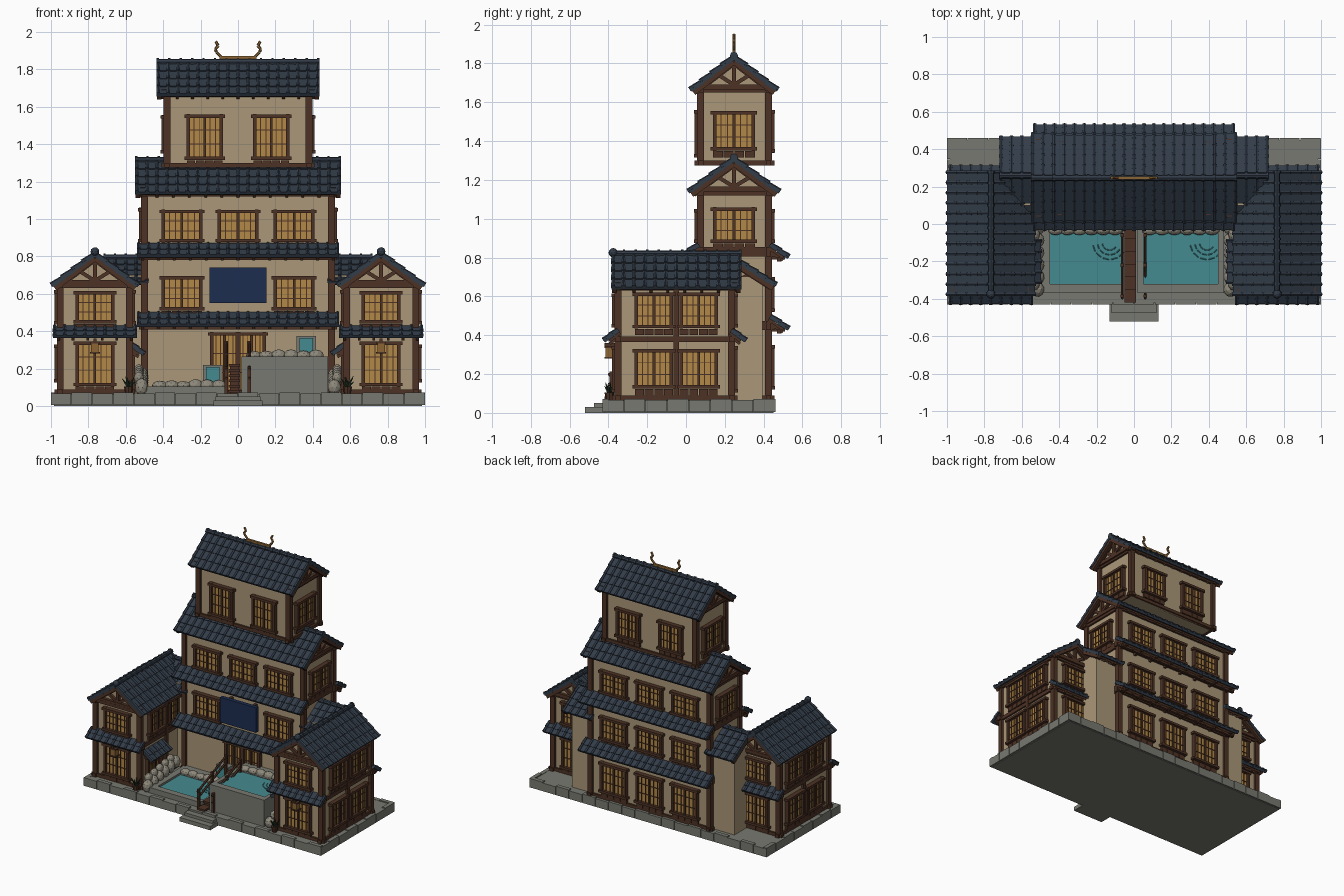
import bpy, bmesh, random
from math import pi, atan2, hypot, cos, sin
from mathutils import Matrix, Vector

if "Cube" in bpy.data.objects:
    bpy.data.objects.remove(bpy.data.objects["Cube"])

random.seed(4)
COL = dict(wood=(.075, .032, .018), wall=(.40, .31, .19), tile=(.032, .045, .065), glow=(.45, .25, .065),
           stone=(.19, .19, .165), rock=(.27, .25, .2), water=(.06, .26, .28), navy=(.012, .026, .08),
           gold=(.26, .13, .035), leaf=(.02, .04, .02))
MAT, PARTS = {}, {}
for n, c in COL.items():
    MAT[n] = bpy.data.materials.new(n)
    MAT[n].diffuse_color = (*c, 1)
I = Matrix.Identity(4)


def T(x, y, z):
    return Matrix.Translation((x, y, z))


def RZ(deg):
    return Matrix.Rotation(deg * pi / 180, 4, 'Z')


def mesh(name, mat):
    return PARTS.setdefault((name, mat), bmesh.new())


def box(name, mat, x0, x1, y0, y1, z0, z1, M=I):
    S = Matrix.Diagonal((x1 - x0, y1 - y0, z1 - z0, 1))
    bmesh.ops.create_cube(mesh(name, mat), size=1, matrix=M @ T((x0 + x1) / 2, (y0 + y1) / 2, (z0 + z1) / 2) @ S)


def rod(name, mat, a, b, r, M=I, r2=None, seg=6):
    a, b = Vector(a), Vector(b)
    R = (b - a).to_track_quat('Z', 'Y').to_matrix().to_4x4()
    bmesh.ops.create_cone(mesh(name, mat), cap_ends=True, segments=seg, radius1=r, radius2=r if r2 is None else r2,
                          depth=(b - a).length, matrix=M @ Matrix.Translation((a + b) / 2) @ R)


def beam(name, mat, a, b, w, M=I):
    # square bar in the local xz plane
    a, b = Vector(a), Vector(b)
    d = b - a
    Q = M @ Matrix.Translation((a + b) / 2) @ Matrix.Rotation(-atan2(d.z, d.x), 4, 'Y')
    box(name, mat, -d.length / 2, d.length / 2, -w / 2, w / 2, -w / 2, w / 2, Q)


def rock(x, y, z, rx, ry, rz):
    M = T(x, y, z) @ Matrix.Diagonal((rx, ry, rz, 1)) @ RZ(random.uniform(0, 90))
    bmesh.ops.create_icosphere(mesh("rocks", "rock"), subdivisions=2, radius=1, matrix=M)


# latticed window; M sits at the bottom centre of the wall face, outward is local -y
def window(M, w, h, name="window", dado=True):
    W = w / 2
    box(name + "_panes", "glow", -W, W, -.012, .01, 0, h, M)
    for s in (-1, 1):
        box(name + "_frame", "wood", s * W - .009, s * W + .009, -.03, .01, -.01, h + .01, M)
    for z in (0, h):
        box(name + "_frame", "wood", -W - .02, W + .02, -.034, .01, z - .009, z + .009, M)
    box(name + "_frame", "wood", -.007, .007, -.024, 0, 0, h, M)
    for i in (1, 2, 4, 5):
        x = -W + w * i / 6
        box(name + "_lattice", "wood", x - .0025, x + .0025, -.018, 0, 0, h, M)
    for i in (1, 2):
        box(name + "_lattice", "wood", -W, W, -.017, 0, h * i / 3 - .0025, h * i / 3 + .0025, M)
    if dado:
        for i in range(4):
            x = -W - .01 + (w + .02) * i / 4
            box("dado_panels", "wood", x + .002, x + (w + .02) / 4 - .002, -.016, 0, -.045, -.012, M)


# plaster storey with corner posts and beams
def storey(x0, x1, y0, y1, z0, z1):
    box("plaster_walls", "wall", x0, x1, y0, y1, z0, z1)
    for x in (x0, x1):
        for y in (y0, y1):
            box("corner_posts", "wood", x - .018, x + .018, y - .018, y + .018, z0, z1)
    for z in (z0 + .012, z1 - .012):
        for y in (y0, y1):
            box("wall_beams", "wood", x0 - .03, x1 + .03, y - .014, y + .014, z - .012, z + .012)
        for x in (x0, x1):
            box("wall_beams", "wood", x - .014, x + .014, y0 - .03, y1 + .03, z - .012, z + .012)


# tiled slope falling from the local x axis toward local -y
def slope(name, M, L, run, drop, rows):
    S = M @ Matrix.Rotation(atan2(drop, run), 4, 'X')
    D = hypot(run, drop)
    n = max(2, round(L / .055))
    for r in range(rows):
        a, b = D * r / rows, D * (r + 1) / rows
        C = S @ T(0, -a, 0) @ Matrix.Rotation(-.07, 4, 'X')
        box(name, "tile", -L / 2, L / 2, -(b - a) - .008, .003, -.012, .006, C)
        for i in range(n + 1):
            x = -L / 2 + .009 + (L - .018) * i / n
            rod(name, "tile", (x, 0, .006), (x, -(b - a) - .01, .006), .009, C, .0115)
    box("roof_boards", "wood", -L / 2 + .012, L / 2 - .012, -D + .012, 0, -.024, -.01, S)
    k = max(2, round(L / .09))
    for i in range(k + 1):
        x = -L / 2 + .03 + (L - .06) * i / k
        box("rafters", "wood", x - .007, x + .007, -D + .006, -.01, -.036, -.02, S)


# gable roof with ridge along local x; inset places the gable wall
def gable(name, M, L, run, drop, rows, inset=.05):
    for a in (0, 180):
        slope(name, M @ RZ(a), L, run, drop, rows)
    rod(name + "_ridge", "tile", (-L / 2, 0, .01), (L / 2, 0, .01), .016, M, seg=8)
    for i in range(round(L / .06) + 1):
        x = -L / 2 + .006 + (L - .012) * i / round(L / .06)
        rod(name + "_ridge", "tile", (x - .006, 0, .01), (x + .006, 0, .01), .021, M, seg=8)
    b = .84
    bm = mesh("gable_walls", "wall")
    X = L / 2 - inset
    v = [bm.verts.new(M @ Vector((x, y, z))) for x in (-X, X)
         for y, z in ((-run * b, -drop * b - .02), (run * b, -drop * b - .02), (0, -.02))]
    for f in ((0, 1, 2), (5, 4, 3), (0, 3, 4, 1), (1, 4, 5, 2), (2, 5, 3, 0)):
        bm.faces.new([v[i] for i in f])
    for a in (90, -90):
        G = M @ RZ(a) @ T(0, -X - .01, 0)
        zb = -drop * b - .012
        beam("gable_truss", "wood", (-run * .92, 0, zb), (run * .92, 0, zb), .026, G)
        beam("gable_truss", "wood", (0, 0, zb), (0, 0, -.02), .022, G)
        for s in (-1, 1):
            beam("gable_truss", "wood", (0, 0, zb + .01), (s * run * .42, 0, -drop * .5), .02, G)
            beam("barge_boards", "wood", (0, -inset + .025, -.024), (s * run * .96, -inset + .025, -drop * .96 - .024), .024, G)


# stone base with edging blocks and front steps
box("base_slab", "stone", -.985, .985, -.42, .45, 0, .064)
for i in range(18):
    x = -1 + 2 * i / 18
    for y in (-.43, .43):
        box("base_edging", "stone", x, x + .108, y, y + .03, .004, .066 + .006 * (i % 2))
for i in range(8):
    y = -.43 + .89 * i / 8
    for x in (-1, .97):
        box("base_edging", "stone", x, x + .03, y, y + .108, .004, .066 + .006 * (i % 2))
box("front_steps", "stone", -.13, .13, -.52, -.42, 0, .03)
box("front_steps", "stone", -.12, .12, -.475, -.42, .03, .052)

# central tower storeys
storey(-.5, .5, .075, .425, .065, .45)
storey(-.5, .5, .075, .425, .45, .83)
storey(-.5, .5, .075, .425, .83, 1.145)
storey(-.38, .38, .075, .425, 1.275, 1.675)
for z in (.865, .495):
    slope("skirt_roof_front", T(0, .065, z), 1.08, .085, .06, 2)
    slope("skirt_roof_back", T(0, .435, z) @ RZ(180), 1.08, .085, .06, 2)
    for y in (.02, .48):
        box("skirt_brackets", "wood", -.53, .53, y - .01, y + .01, z - .085, z - .065)
        for i in range(8):
            x = -.49 + .14 * i
            box("skirt_brackets", "wood", x - .009, x + .009, min(y, .25 if y > .25 else .06), max(y, .07), z - .075, z - .055) if y < .25 else \
                box("skirt_brackets", "wood", x - .009, x + .009, .42, y + .03, z - .075, z - .055)
gable("middle_roof", T(0, .247, 1.305), 1.1, .225, .165, 4)
gable("top_roof", T(0, .247, 1.83), .87, .215, .165, 4)
for x in (-.3, 0, .3):
    window(T(x, .075, .885), .2, .155)
    for z, h in ((.885, .155), (.53, .16), (.13, .21)):
        window(T(x, .425, z) @ RZ(180), .2, h)
for x in (-.3, .3):
    window(T(x, .075, .52), .2, .165)
for x in (-.178, .178):
    window(T(x, .075, 1.325), .175, .225)
    window(T(x, .425, 1.35) @ RZ(180), .175, .2)
for s in (-1, 1):
    window(T(s * .38, .247, 1.36) @ RZ(90 * s), .2, .185)
    window(T(s * .5, .247, .885) @ RZ(90 * s), .2, .165)
    window(T(s * .072, .075, .075), .135, .31, "entrance_door", False)
# plain hanging board
box("front_board", "navy", -.152, .152, .0, .03, .55, .74)
for s in (-1, 1):
    box("board_mounts", "wood", s * .1 - .01, s * .1 + .01, .03, .08, .56, .73)

# ridge ornament
beam("ridge_ornament", "gold", (-.1, .247, 1.862), (.1, .247, 1.862), .016)
for s in (-1, 1):
    P = [(.085, 1.862), (.115, 1.892), (.122, 1.908), (.106, 1.926), (.119, 1.95)]
    for a, b in zip(P, P[1:]):
        rod("ridge_ornament", "gold", (s * a[0], .247, a[1]), (s * b[0], .247, b[1]), .008)

# side wings, connectors and their details
for s in (-1, 1):
    c = s * .765
    storey(c - .185, c + .185, -.35, .235, .065, .39)
    storey(c - .185, c + .185, -.35, .235, .37, .655)
    gable("wing_roof", T(c, -.05, .81) @ RZ(90), .67, .222, .165, 4, .045)
    bmesh.ops.create_icosphere(mesh("ridge_finials", "tile"), subdivisions=2, radius=.024, matrix=T(c, -.375, .825))
    slope("wing_skirt_roof", T(c, -.35, .425), .45, .065, .05, 2)
    slope("wing_skirt_roof", T(c, .235, .425) @ RZ(180), .45, .065, .05, 2)
    for y, a in ((-.35, 0), (.235, 180)):
        window(T(c, y, .45) @ RZ(a), .19, .155)
        window(T(c, y, .115) @ RZ(a), .19, .22)
    for y in (-.165, .065):
        for z, h in ((.445, .165), (.135, .185)):
            window(T(c + s * .185, y, z) @ RZ(90 * s), .18, h)
        window(T(c - s * .185, y, .445) @ RZ(-90 * s), .18, .165)
    for x in (c - .185, c + .185):
        box("middle_posts", "wood", x - .018, x + .018, -.065, -.035, .065, .655)
    window(T(c - s * .185, -.2, .08) @ RZ(-90 * s), .16, .2, "wing_door", False)
    slope("door_awning", T(c - s * .185, -.2, .335) @ RZ(-90 * s), .24, .07, .055, 2)
    box("connector_walls", "wall", min(s * .48, s * .685), max(s * .48, s * .685), .1, .395, .065, .7)
    gable("connector_roof", T(s * .6, .26, .785), .24, .195, .125, 4, .06)
    # hanging lantern
    box("lantern_arms", "wood", c - .008, c + .008, -.42, -.34, .345, .36)
    box("lanterns", "gold", c - .02, c + .02, -.415, -.375, .285, .335)
    for z in (.28, .335):
        box("lantern_caps", "wood", c - .026, c + .026, -.421, -.369, z, z + .009)
    # potted plants
    p = (s * .585, -.395, .065)
    rod("plant_pots", "wood", p, (p[0], p[1], .105), .018, I, .025, 8)
    for i in range(9):
        t = i * 2.4
        rod("plant_leaves", "leaf", (p[0], p[1], .1), (p[0] + .035 * cos(t), p[1] + .025 * sin(t), .13 + .004 * i), .009, I, .001, 4)


# bathing pools: rim walls, floor and water
def pool(name, x0, x1, wx0, wx1, top):
    box(name + "_rim", "stone", x0, x1, -.37, -.32, .06, top)
    box(name + "_rim", "stone", x0, x1, -.05, .07, .06, top)
    box(name + "_rim", "stone", x0, wx0, -.32, -.05, .06, top)
    box(name + "_rim", "stone", wx1, x1, -.32, -.05, .06, top)
    box(name + "_water", "water", wx0, wx1, -.32, -.05, .06, top - .015)
    for r in (.04, .065, .09):  # ripples
        for k in range(5):
            a, b = [pi * (1.05 + .16 * (k + j)) for j in (0, .75)]
            q = wx1 - .06
            rod(name + "_ripples", "water", (q + r * cos(a), -.1 + r * sin(a), top - .013), (q + r * cos(b), -.1 + r * sin(b), top - .013), .003, seg=4)
    n = 6
    for i in range(n):
        rock(wx0 + (wx1 - wx0) * (i + .5) / n, -.03, top + .005, .042, .03, random.uniform(.022, .035))


pool("low_pool", -.5, -.06, -.45, -.07, .105)
pool("high_pool", .02, .48, .05, .45, .265)
for s in (-1, 1):
    for i in range(6):
        r = random.uniform(.038, .05)
        rock(s * .515, -.35 + .066 * i, .1 + .012 * i, .036, .04, r)
        if i < 5:
            rock(s * .53, -.32 + .066 * i, .15 + .01 * i, .026, .035, .034)
# water spouts
for x, z in ((-.135, .13), (.365, .285)):
    box("spout_frames", "stone", x - .052, x + .052, .0, .06, z, z + .09)
    box("spout_water", "water", x - .036, x + .036, -.012, .0, z - .03, z + .078)

# timber stair between the pools with handrails
for i in range(6):
    y = -.42 + .068 * i
    z = .085 + .028 * i
    box("stair_treads", "wood", -.05, .012, y, y + .072, z - .014, z)
    box("stair_risers", "wood", -.044, .006, y + .01, y + .068, .06, z - .014)
for x in (-.062, .06):
    for y, z in ((-.385, .2), (-.22, .27), (-.06, .335)):
        box("rail_posts", "wood", x - .009, x + .009, y - .009, y + .009, .065, z + .012)
    for d in (0, -.05):
        rod("hand_rails", "wood", (x, -.4, .195 + d), (x, -.05, .34 + d), .008)

# turn every collected part into an object
for (name, mat), bm in PARTS.items():
    bmesh.ops.recalc_face_normals(bm, faces=bm.faces)
    me = bpy.data.meshes.new(name)
    bm.to_mesh(me)
    bm.free()
    me.materials.append(MAT[mat])
    bpy.context.collection.objects.link(bpy.data.objects.new(name, me))

for m in bpy.data.materials:
    if m.users and not m.is_grease_pencil:
        m.use_nodes = True
        m.node_tree.nodes["Principled BSDF"].inputs["Base Color"].default_value = m.diffuse_color
